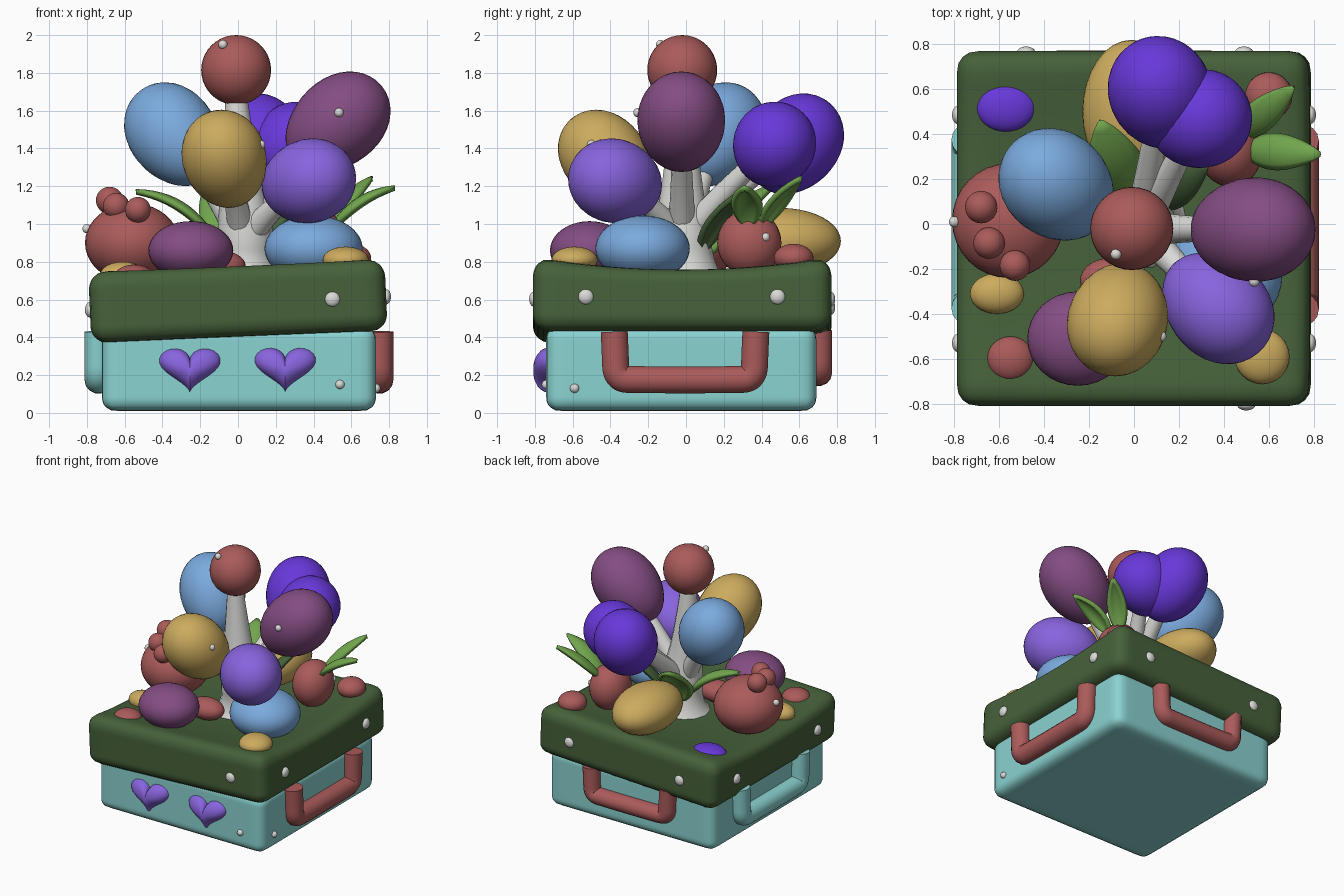
import bpy, bmesh, math
from mathutils import Vector, Matrix

if "Cube" in bpy.data.objects:
    bpy.data.objects.remove(bpy.data.objects["Cube"])


def material(name, rgb):
    lin = [((c / 255 + 0.055) / 1.055) ** 2.4 for c in rgb] + [1.0]
    m = bpy.data.materials.new(name)
    m.use_nodes = True
    m.diffuse_color = lin
    m.node_tree.nodes["Principled BSDF"].inputs["Base Color"].default_value = lin
    return m


teal = material("teal", (138, 211, 209))
red = material("brick red", (170, 91, 90))
moss = material("moss green", (70, 97, 58))
blue = material("sky blue", (123, 170, 222))
gold = material("gold", (204, 171, 94))
violet = material("violet", (104, 56, 218))
lavender = material("lavender", (136, 100, 222))
plum = material("plum", (132, 77, 131))
leafy = material("leaf green", (114, 166, 78))
white = material("off white", (218, 218, 215))


def finish(name, bm, mat):
    bmesh.ops.recalc_face_normals(bm, faces=bm.faces[:])
    me = bpy.data.meshes.new(name)
    bm.to_mesh(me)
    bm.free()
    me.materials.append(mat)
    for p in me.polygons:
        p.use_smooth = True
    ob = bpy.data.objects.new(name, me)
    bpy.context.collection.objects.link(ob)
    return ob


def rounded_box(name, mat, half, r, sag=0.0):
    bm = bmesh.new()
    bmesh.ops.create_cube(bm, size=2)
    bmesh.ops.subdivide_edges(bm, edges=bm.edges[:], cuts=30, use_grid_fill=True)
    for v in bm.verts:
        p = Vector([c * h for c, h in zip(v.co, half)])
        inner = Vector([max(-(h - r), min(h - r, c)) for c, h in zip(p, half)])
        v.co = inner + (p - inner).normalized() * r
        if v.co.z > 0:  # sagging top
            u, w = v.co.x / half[0], v.co.y / half[1]
            v.co.z += sag * (w * w - 0.4 - 0.5 * (1 - u * u) * (1 - w * w)) * v.co.z / half[2]
    return finish(name, bm, mat)


def blob(name, mat, loc, semi, axis=(0, 0, 1), taper=0.0):
    bm = bmesh.new()
    bmesh.ops.create_uvsphere(bm, u_segments=32, v_segments=20, radius=1)
    for v in bm.verts:
        k = 1 + taper * v.co.z
        v.co = Vector((v.co.x * semi[0] * k, v.co.y * semi[1] * k, v.co.z * semi[2]))
    q = Matrix.Identity(4)
    if tuple(axis) != (0, 0, 1):
        q = Vector(axis).to_track_quat("Z", "Y").to_matrix().to_4x4()
    bm.transform(Matrix.Translation(loc) @ q)
    return finish(name, bm, mat)


def tube(name, mat, points, radii, depth=1.0):
    cu = bpy.data.curves.new(name, "CURVE")
    cu.dimensions = "3D"
    cu.bevel_depth = depth
    cu.bevel_resolution = 5
    cu.use_fill_caps = True
    sp = cu.splines.new("NURBS")
    sp.points.add(len(points) - 1)
    for pt, co, r in zip(sp.points, points, radii):
        pt.co = (*co, 1)
        pt.radius = r
    sp.order_u = 3
    sp.use_endpoint_u = True
    cu.materials.append(mat)
    ob = bpy.data.objects.new(name, cu)
    bpy.context.collection.objects.link(ob)
    return ob


def leaf(name, mat, base, tip, width, arch):
    base, tip = Vector(base), Vector(tip)
    d = tip - base
    side = d.cross(Vector((0, 0, 1))).normalized()
    up = side.cross(d).normalized()
    bm = bmesh.new()
    n, m = 12, 6
    rows = []
    for i in range(n + 1):
        t = i / n
        w = width * (0.04 + 0.96 * math.sin(math.pi * t ** 0.85) ** 0.8)
        mid = base + d * t + up * arch * 4 * t * (1 - t)
        rows.append([bm.verts.new(mid + side * w * s / 2 - up * w * 0.2 * s * s)
                     for s in (2 * j / m - 1 for j in range(m + 1))])
    for a, b in zip(rows, rows[1:]):
        for j in range(m):
            bm.faces.new((a[j], a[j + 1], b[j + 1], b[j]))
    ob = finish(name, bm, mat)
    sol = ob.modifiers.new("thickness", "SOLIDIFY")
    sol.thickness = 0.03
    sol.offset = 0
    return ob


def heart(name, x, z):
    bm = bmesh.new()
    n = 40
    rings = []
    for s in (1.0, 0.97, 0.88, 0.7, 0.45, 0.2):
        ring = []
        for i in range(n):
            t = 2 * math.pi * (i + 0.5) / n
            hx = 16 * math.sin(t) ** 3
            hz = 13 * math.cos(t) - 5 * math.cos(2 * t) - 2 * math.cos(3 * t) - math.cos(4 * t)
            ring.append(bm.verts.new((x + s * hx * 0.0103, -0.73 - 0.08 * math.sqrt(1 - s * s),
                                      z + s * (hz + 2.5) * 0.0081)))
        rings.append(ring)
    for a, b in zip(rings, rings[1:]):
        for i in range(n):
            bm.faces.new((a[i], a[(i + 1) % n], b[(i + 1) % n], b[i]))
    bm.faces.new(rings[-1])
    return finish(name, bm, lavender)


# Case body and tilted lid
body = rounded_box("case_body", teal, (0.725, 0.715, 0.225), 0.07)
body.location = (0.005, -0.025, 0.235)
lid = rounded_box("case_lid", moss, (0.785, 0.79, 0.18), 0.09, sag=0.06)
lid.location = (0, -0.02, 0.58)
lid.rotation_euler.y = math.radians(-2.5)

# Handles on three sides
half_path = [(0.375, 0.43), (0.37, 0.32), (0.365, 0.18), (0.25, 0.175)]
path = [(0, -y, z) for y, z in half_path] + [(0, y, z) for y, z in reversed(half_path)]
for name, mat, loc, turn, size in (("right_handle", red, (0.75, -0.005, 0), 0, 1),
                                   ("back_handle", red, (0, 0.7, 0.05), 90, 0.9),
                                   ("left_handle", teal, (-0.74, 0, 0), 180, 1)):
    h = tube(name, mat, path, [1] * len(path), 0.073)
    h.location = loc
    h.rotation_euler.z = math.radians(turn)
    h.scale = (1, size, size)

# Hearts on the front
heart("heart_a", -0.255, 0.225)
heart("heart_b", 0.25, 0.228)

# Round studs
lid_studs = [(0.5, -0.805), (0.785, -0.53), (0.785, 0.485), (-0.785, -0.53),
             (-0.785, 0.485), (-0.48, 0.765), (0.49, 0.765)]
for x, y in lid_studs:
    flat = (0.025, 0.04, 0.04) if abs(x) > 0.7 else (0.04, 0.025, 0.04)
    blob("lid_stud", white, (x, y, 0.58 + 0.044 * x), flat)
small_studs = [(0.54, -0.74, 0.15), (0.73, -0.59, 0.13), (0.535, -0.255, 1.59), (-0.08, -0.135, 1.95),
               (0.12, -0.5, 1.42), (-0.8, 0.01, 0.975), (0.54, 0.42, 0.93)]
for p in small_studs:
    blob("small_stud", white, p, (0.024, 0.024, 0.024))

# Upright balloons: position, radius, half length, direction
balloons = [
    ("crown_ball", red, (-0.01, -0.02, 1.815), 0.185, 0.185, (0, 0, 1)),
    ("blue_balloon", blue, (-0.34, 0.17, 1.47), 0.235, 0.306, (-0.53, 0.44, 0.73)),
    ("gold_balloon", gold, (-0.07, -0.42, 1.34), 0.222, 0.289, (-0.2, -0.65, 0.73)),
    ("plum_balloon", plum, (0.525, -0.025, 1.535), 0.232, 0.307, (0.75, 0, 0.64)),
    ("lavender_balloon", lavender, (0.37, -0.37, 1.225), 0.222, 0.276, (0.7, -0.68, 0.2)),
    ("violet_balloon_a", violet, (0.12, 0.58, 1.42), 0.23, 0.287, (-0.2, 0.55, 0.75)),
    ("violet_balloon_b", violet, (0.29, 0.465, 1.415), 0.218, 0.24, (0.6, 0.2, 0.5)),
]
for name, mat, loc, r, length, axis in balloons:
    blob(name, mat, loc, (r, r, length), axis, 0 if r == length else 0.07)

# Fruits and pebbles resting on the lid
resting = [
    ("blue_fruit", blue, (0.4, -0.23, 0.87), (0.26, 0.25, 0.175)),
    ("plum_fruit", plum, (-0.25, -0.51, 0.86), (0.225, 0.21, 0.155)),
    ("gold_fruit", gold, (-0.01, 0.5, 0.91), (0.22, 0.32, 0.175)),
    ("berry", red, (-0.56, 0.015, 0.9), (0.25, 0.255, 0.21)),
    ("berry_bud_a", red, (-0.68, 0.075, 1.125), (0.072, 0.072, 0.072)),
    ("berry_bud_b", red, (-0.645, -0.085, 1.095), (0.07, 0.07, 0.07)),
    ("berry_bud_c", red, (-0.53, -0.185, 1.075), (0.068, 0.068, 0.068)),
    ("radish", red, (0.43, 0.335, 0.9), (0.145, 0.17, 0.175)),
    ("red_pebble_back", red, (0.6, 0.57, 0.82), (0.105, 0.105, 0.075)),
    ("red_pebble_front", red, (-0.55, -0.6, 0.72), (0.105, 0.1, 0.065)),
    ("red_pebble_middle", red, (-0.1, -0.25, 0.78), (0.14, 0.1, 0.08)),
    ("violet_pebble", violet, (-0.57, 0.52, 0.71), (0.135, 0.11, 0.06)),
    ("gold_pebble_left", gold, (-0.61, -0.31, 0.73), (0.12, 0.09, 0.07)),
    ("gold_pebble_right", gold, (0.57, -0.59, 0.81), (0.122, 0.122, 0.07)),
]
for args in resting:
    blob(*args)

# White tree: trunk, then one branch to each balloon
tube("trunk", white, [(0.04, 0, 0.7), (0.04, 0, 0.78), (0.04, -0.02, 0.98), (0.01, -0.02, 1.25),
                      (-0.01, -0.02, 1.7)], [0.21, 0.15, 0.15, 0.1, 0.055])
for name, mat, loc, r, length, axis in balloons[1:]:
    start, end = Vector((0.03, -0.02, 0.9)), Vector(loc)
    bend = start.lerp(end, 0.4) + Vector((0, 0, 0.06))
    tube("branch_to_" + name, white, [start, bend, end], [0.08, 0.055, 0.045])

# Leaves
leaf("radish_leaf_a", leafy, (0.47, 0.4, 0.98), (0.71, 0.61, 1.24), 0.13, 0.04)
leaf("radish_leaf_b", leafy, (0.5, 0.33, 0.98), (0.83, 0.31, 1.19), 0.15, 0.05)
leaf("side_leaf", leafy, (-0.13, 0.12, 0.92), (-0.54, 0.1, 1.17), 0.15, 0.07)
leaf("back_leaf", leafy, (-0.03, 0.1, 0.82), (-0.15, 0.46, 1.2), 0.24, 0.07)
leaf("dark_leaf", moss, (0.1, 0.08, 0.85), (0.33, 0.27, 1.15), 0.14, 0.04)
